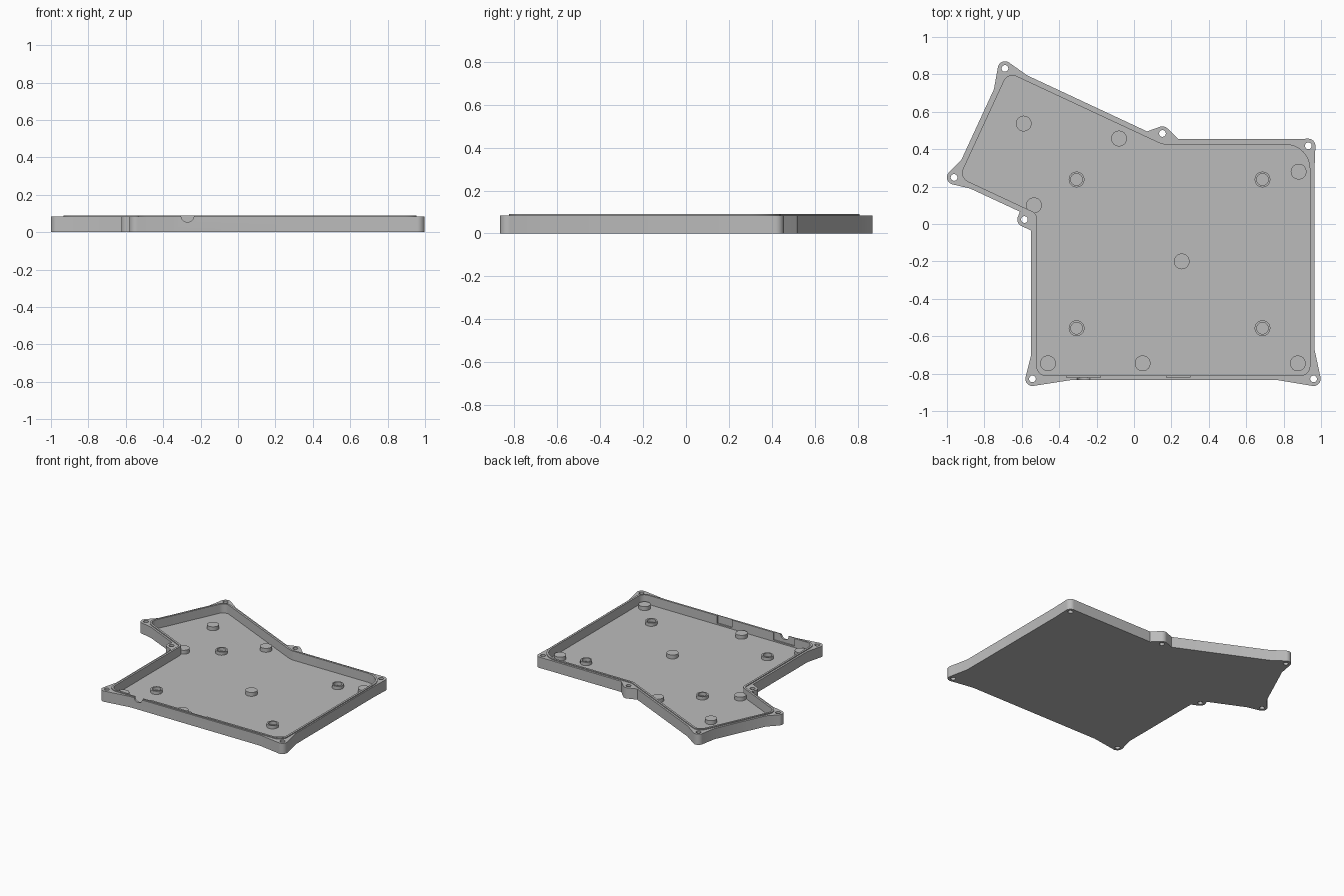
import bpy, bmesh
from math import pi, tau, sin, cos, tan, asin, atan2, radians
from mathutils import Vector, Matrix

cube = bpy.data.objects.get("Cube")
if cube:
    bpy.data.objects.remove(cube, do_unlink=True)

FLOOR, RIM, LIP = 0.02, 0.083, 0.09
EAR_R, HOLE_R, POST_R = 0.038, 0.018, 0.042

grey = bpy.data.materials.new("plain grey")
grey.use_nodes = True
grey.diffuse_color = (0.5, 0.5, 0.5, 1)
grey.node_tree.nodes["Principled BSDF"].inputs["Base Color"].default_value = (0.5, 0.5, 0.5, 1)


def arc(c, r, start, sweep, n):
    return [Vector((c[0] + r * cos(start + sweep * i / n), c[1] + r * sin(start + sweep * i / n)))
            for i in range(n + 1)]


def circle(c, r, n=32):
    return arc(c, r, 0, tau, n)[:-1]


def rounded(corners, offset=0.0):
    """Counter-clockwise polygon (x, y, radius), grown by offset, with rounded corners."""
    pts = [Vector(c[:2]) for c in corners]
    out = []
    for i, p in enumerate(pts):
        a = (p - pts[i - 1]).normalized()
        b = (pts[(i + 1) % len(pts)] - p).normalized()
        na, nb = Vector((a.y, -a.x)), Vector((b.y, -b.x))
        p = p + (na + nb) * offset / (1 + na.dot(nb))
        turn = atan2(a.x * b.y - a.y * b.x, a.dot(b))
        sign = 1 if turn > 0 else -1
        r = corners[i][2] + offset * sign
        start = p - a * r * tan(abs(turn) / 2)
        centre = start - na * r * sign
        first = start - centre
        out += arc(centre, r, atan2(first.y, first.x), turn, 10)
    return out


def ear(a, c, b):
    """Outline of a screw ear: wall point, tangent arc round the screw, wall point."""
    a, c, b = Vector(a), Vector(c), Vector(b)
    da, db = c - a, c - b
    start = atan2(da.y, da.x) - asin(EAR_R / da.length) - pi / 2
    end = atan2(db.y, db.x) + asin(EAR_R / db.length) + pi / 2
    return [a] + arc(c, EAR_R, start, (end - start) % tau, 14) + [b]


def evaluated_mesh(ob):
    dg = bpy.context.evaluated_depsgraph_get()
    return bpy.data.meshes.new_from_object(ob.evaluated_get(dg))


def slab(name, loops, z0, z1):
    """Extrude flat loops (outer first, then holes) from z0 to z1."""
    cu = bpy.data.curves.new(name, "CURVE")
    cu.dimensions, cu.fill_mode, cu.extrude = "2D", "BOTH", (z1 - z0) / 2
    for loop in loops:
        s = cu.splines.new("POLY")
        s.points.add(len(loop) - 1)
        for pt, v in zip(s.points, loop):
            pt.co = (v.x, v.y, 0, 1)
        s.use_cyclic_u = True
    tmp = bpy.data.objects.new("outline", cu)
    bpy.context.collection.objects.link(tmp)
    me = evaluated_mesh(tmp)
    bpy.data.objects.remove(tmp)
    bm = bmesh.new()
    bm.from_mesh(me)
    bmesh.ops.remove_doubles(bm, verts=bm.verts, dist=1e-5)
    bmesh.ops.recalc_face_normals(bm, faces=bm.faces)
    bmesh.ops.translate(bm, verts=bm.verts, vec=(0, 0, (z0 + z1) / 2))
    bm.to_mesh(me)
    bm.free()
    me.materials.clear()
    me.materials.append(grey)
    ob = bpy.data.objects.new(name, me)
    bpy.context.collection.objects.link(ob)
    return ob


def cut(ob, cutter):
    mod = ob.modifiers.new("cut", "BOOLEAN")
    mod.operation, mod.solver, mod.object = "DIFFERENCE", "EXACT", cutter
    me = evaluated_mesh(ob)
    ob.modifiers.clear()
    ob.data = me


# Inner cavity corners: x, y, radius
cavity = [(-0.52, -0.81, 0.05), (0.94, -0.81, 0.05), (0.94, 0.425, 0.13), (0.152, 0.425, 0.1),
          (-0.674, 0.81, 0.05), (-0.933, 0.249, 0.05), (-0.52, 0.056, 0.04)]

# Screw ears: wall point, screw centre, wall point
ears = [((-0.55, -0.70), (-0.543, -0.828), (-0.34, -0.835)),
        ((0.77, -0.835), (0.96, -0.828), (0.965, -0.67)),
        ((0.965, 0.29), (0.932, 0.418), (0.86, 0.455)),
        ((0.235, 0.455), (0.152, 0.484), (0.07, 0.495)),
        ((-0.572, 0.795), (-0.69, 0.832), (-0.749, 0.72)),
        ((-0.922, 0.345), (-0.962, 0.249), (-0.877, 0.19)),
        ((-0.61, 0.066), (-0.586, 0.024), (-0.55, -0.035))]

# Tray: wall with screw holes, raised lip and floor
outer = [p for e in ears for p in ear(*e)]
inner = rounded(cavity)
holes = [circle(e[1], HOLE_R, 24) for e in ears]
wall = slab("outer_wall", [outer, inner] + holes, 0, RIM)
lip = slab("raised_lip", [rounded(cavity, 0.015), inner], RIM, LIP)
floor = slab("floor", [inner], 0, FLOOR)

# Cable notch and inner recesses in the front wall
cutters = []
for x0, x1 in ((-0.36, -0.18), (0.175, 0.30)):
    box = [Vector(p) for p in ((x0, -0.82), (x1, -0.82), (x1, -0.79), (x0, -0.79))]
    cutters.append(slab("recess_cutter", [box], FLOOR + 0.01, LIP + 0.02))
notch = slab("notch_cutter", [circle((0, 0), 0.034)], -0.06, 0.06)
notch.data.transform(Matrix.Translation((-0.27, -0.82, 0.088)) @ Matrix.Rotation(radians(90), 4, "X"))
cutters.append(notch)
for cutter in cutters:
    cutter.hide_render = True
    for part in (wall, lip):
        cut(part, cutter)
for cutter in cutters:
    bpy.data.objects.remove(cutter)

# Solid support posts
for x, y in ((-0.59, 0.537), (-0.08, 0.457), (0.88, 0.28), (-0.535, 0.1), (0.255, -0.2),
             (-0.46, -0.745), (0.046, -0.745), (0.876, -0.745)):
    slab("support_post", [circle((x, y), POST_R)], FLOOR, FLOOR + 0.03)

# Hollow mounting rings
for x in (-0.307, 0.687):
    for y in (-0.557, 0.238):
        slab("mounting_ring", [circle((x, y), POST_R), circle((x, y), 0.031)], FLOOR, FLOOR + 0.025)

# Smooth the rounded walls, keep the edges sharp
bpy.ops.object.select_all(action="DESELECT")
for ob in bpy.context.collection.objects:
    if ob.type == "MESH" and grey.name in ob.data.materials:
        ob.select_set(True)
        bpy.context.view_layer.objects.active = ob
bpy.ops.object.shade_smooth_by_angle(angle=radians(30))
